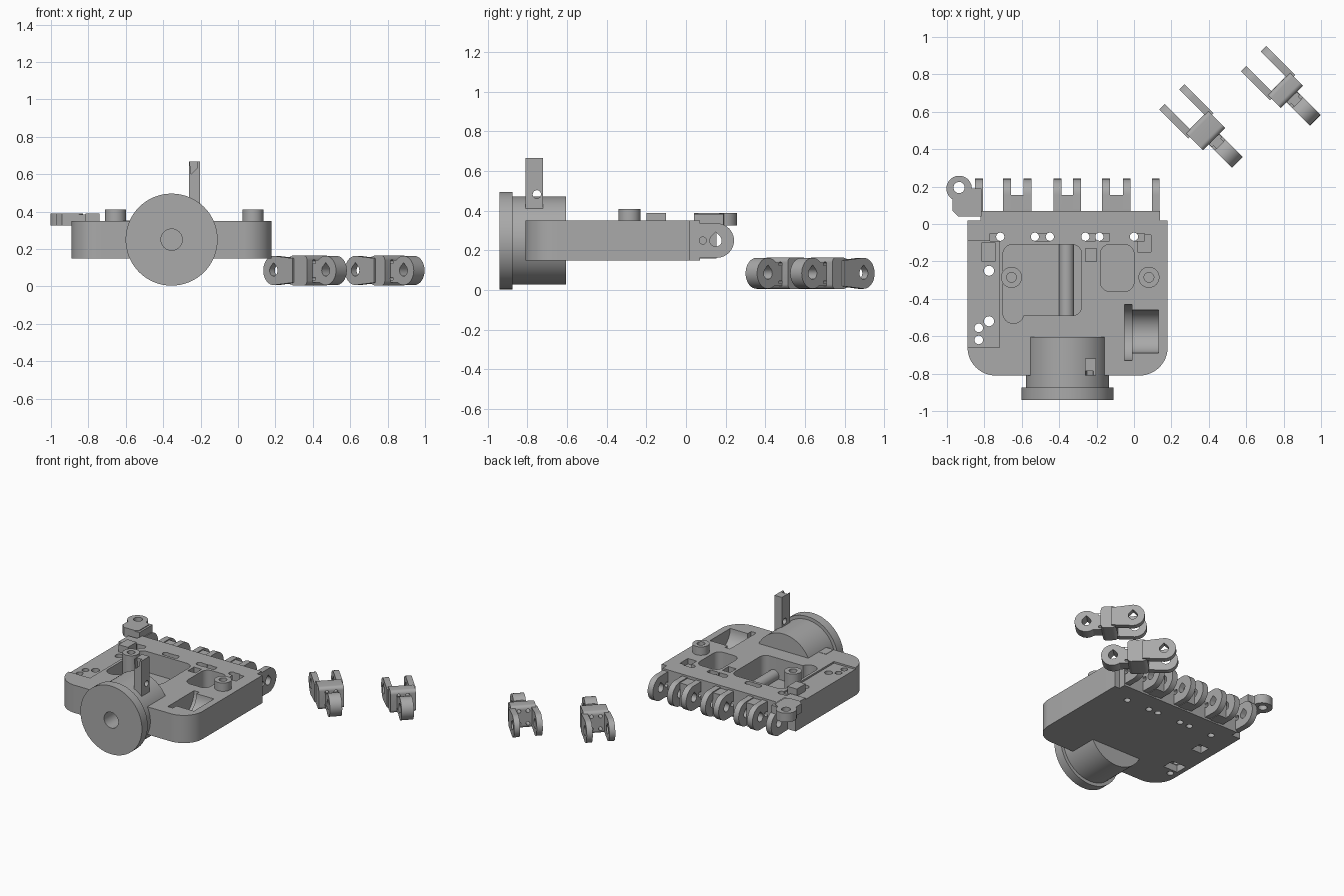
import bpy, bmesh, math
from mathutils import Matrix, Vector

if "Cube" in bpy.data.objects:
    bpy.data.objects.remove(bpy.data.objects["Cube"], do_unlink=True)

COLOR = (0.4, 0.4, 0.4, 1)
grey = bpy.data.materials.new("mid grey plastic")
grey.use_nodes = True
grey.diffuse_color = COLOR
grey.node_tree.nodes["Principled BSDF"].inputs["Base Color"].default_value = COLOR


# Profiles
def arc(cx, cy, r, start=0, end=360, n=40):
    full = end - start == 360
    steps = n if full else n + 1
    return [(cx + r * math.cos(math.radians(start + (end - start) * i / n)),
             cy + r * math.sin(math.radians(start + (end - start) * i / n))) for i in range(steps)]


def rect(x0, x1, y0, y1, r=0):
    if not r:
        return [(x0, y0), (x1, y0), (x1, y1), (x0, y1)]
    return (arc(x1 - r, y0 + r, r, -90, 0, 8) + arc(x1 - r, y1 - r, r, 0, 90, 8)
            + arc(x0 + r, y1 - r, r, 90, 180, 8) + arc(x0 + r, y0 + r, r, 180, 270, 8))


def teardrop(cx, cy, r):
    return arc(cx, cy, r, 135, 405, 24) + [(cx, cy + r * 1.41)]


# Extrude a profile along one axis
def prism(name, pts, axis, lo, hi):
    place = {"x": lambda a, b, h: (h, a, b), "y": lambda a, b, h: (a, h, b),
             "z": lambda a, b, h: (a, b, h)}[axis]
    bm = bmesh.new()
    rings = [[bm.verts.new(place(a, b, h)) for a, b in pts] for h in (lo, hi)]
    for ring in rings:
        bm.faces.new(ring)
    for i in range(len(pts)):
        j = (i + 1) % len(pts)
        bm.faces.new((rings[0][i], rings[0][j], rings[1][j], rings[1][i]))
    bmesh.ops.recalc_face_normals(bm, faces=bm.faces)
    mesh = bpy.data.meshes.new(name)
    bm.to_mesh(mesh)
    bm.free()
    mesh.materials.append(grey)
    obj = bpy.data.objects.new(name, mesh)
    bpy.context.collection.objects.link(obj)
    return obj


def combine(obj, others, mode="DIFFERENCE"):
    for other in others:
        bpy.ops.object.select_all(action="DESELECT")
        bpy.context.view_layer.objects.active = obj
        obj.select_set(True)
        mod = obj.modifiers.new("shape", "BOOLEAN")
        mod.operation, mod.solver, mod.object = mode, "EXACT", other
        bpy.ops.object.modifier_apply(modifier=mod.name)
        bpy.data.objects.remove(other, do_unlink=True)
    return obj


def cut(pts, axis, lo, hi):
    return prism("cutter", pts, axis, lo, hi)


# Palm body with rounded front corners and stepped rear edge
outline = (arc(-0.74, -0.66, 0.15, 180, 270, 12) + arc(0.03, -0.66, 0.15, 270, 360, 12)
           + [(0.18, 0.02), (0.14, 0.02), (0.14, 0.07), (-0.82, 0.07), (-0.82, 0.02), (-0.89, 0.02)])
palm = prism("palm_body", outline, "z", 0.15, 0.35)

# Open pockets, side recess and drum-shaped recess
combine(palm, [
    cut(rect(-0.70, -0.28, -0.49, -0.11, 0.05), "z", 0.2, 0.5),
    cut(rect(-0.70, -0.59, -0.53, -0.40, 0.05), "z", 0.2, 0.5),
    cut(rect(-0.18, 0.0, -0.36, -0.11, 0.05), "z", 0.2, 0.5),
    cut(rect(-0.95, -0.72, -0.66, -0.09), "z", 0.338, 0.5),
    cut(arc(-0.575, 0.35, 0.115), "x", -0.03, 0.13),
    cut(arc(-0.58, 0.35, 0.15), "x", -0.05, -0.01),
    cut(rect(-0.26, -0.20, -0.20, -0.13), "z", 0.27, 0.5),
    cut(rect(0.02, 0.09, -0.15, -0.06), "z", 0.31, 0.5),
])

# Tendon grooves and through holes along the rear
for x, side in ((-0.715, -1), (-0.53, 1), (-0.45, -1), (-0.26, 1), (-0.185, 1), (0.0, 1)):
    combine(palm, [cut(rect(*sorted((x, x + side * 0.055)), -0.09, -0.05), "z", 0.24, 0.5),
                   cut(arc(x, -0.068, 0.022, n=20), "z", 0, 0.5)])

# Mounting holes with square nut seats underneath
for x, y, r in ((-0.775, -0.25, 0.027), (-0.775, -0.52, 0.027), (-0.83, -0.555, 0.023), (-0.83, -0.62, 0.023)):
    combine(palm, [cut(arc(x, y, r, n=20), "z", 0, 0.5)])
combine(palm, [cut(rect(-0.815, -0.735, -0.29, -0.21), "z", 0.1, 0.2),
               cut(rect(-0.855, -0.74, -0.58, -0.49), "z", 0.1, 0.2)])

# Screw bosses and the tube in the main pocket
for name, x in (("right_boss", -0.655), ("left_boss", 0.08)):
    boss = prism(name, arc(x, -0.285, 0.056), "z", 0.19, 0.41)
    combine(boss, [cut(arc(x, -0.285, 0.026, n=24), "z", 0.3, 0.5)])
prism("tendon_tube", arc(-0.36, 0.22, 0.04), "y", -0.5, -0.10)

# Rear hinge lugs, with web blocks between neighbouring fingers
for i, x in enumerate((-0.85, -0.70, -0.59, -0.43, -0.325, -0.17, -0.06, 0.095)):
    profile = [(0.05, 0.165)] + arc(0.155, 0.25, 0.087, -90, 90, 20) + [(0.05, 0.337)]
    lug = prism("hinge_lug_%d" % (i + 1), profile, "x", x, x + 0.042)
    combine(lug, [cut(teardrop(0.15, 0.25, 0.03), "x", x - 0.1, x + 0.1),
                  cut(arc(0.085, 0.25, 0.018, n=16), "x", x - 0.1, x + 0.1)])
for i, x in enumerate((-0.66, -0.39, -0.13)):
    prism("lug_web_%d" % (i + 1), rect(x, x + 0.07, 0.05, 0.155), "z", 0.16, 0.33)

# Side ear with a vertical pin hole and its raised mounting step
ear = prism("thumb_ear", arc(-0.935, 0.19, 0.068), "z", 0.325, 0.39)
arm = prism("arm", [(-0.97, 0.07), (-0.94, 0.04), (-0.85, 0.04), (-0.83, 0.06),
                    (-0.83, 0.17), (-0.88, 0.2), (-0.97, 0.2)], "z", 0.325, 0.39)
combine(ear, [arm], "UNION")
combine(ear, [cut(arc(-0.935, 0.195, 0.03, n=24), "z", 0, 0.5)])
prism("ear_step", rect(-0.815, -0.74, -0.2, -0.1), "z", 0.33, 0.39)
prism("ear_bridge", rect(-0.86, -0.815, 0.04, 0.19), "z", 0.325, 0.385)

# Wrist drum and flange
wrist = prism("wrist_drum", arc(-0.355, 0.25, 0.222, n=64), "y", -0.9, -0.605)
flange = prism("flange", arc(-0.355, 0.25, 0.246, n=64), "y", -0.94, -0.875)
combine(wrist, [flange], "UNION")
combine(wrist, [cut(arc(-0.355, 0.25, 0.057), "y", -1, -0.78)])
prism("wrist_side_block", rect(-0.615, -0.56, -0.80, -0.72), "z", 0.3, 0.352)

# Upright post with a split top
post = prism("wrist_post", rect(-0.262, -0.203, -0.81, -0.72), "z", 0.36, 0.667)
combine(post, [cut(arc(-0.752, 0.483, 0.021, n=24), "x", -0.4, -0.1),
               cut([(-0.262, 0.7), (-0.215, 0.7), (-0.22, 0.63), (-0.25, 0.6)], "y", -0.83, -0.785)])


# Finger links, forked at one end with a single round lug at the other
def finger_link(name, tail_u, v, body_len):
    z, r, eye = 0.085, 0.078, 0.03
    tail_pin = -r
    back = -0.176
    front = back - body_len
    tip = front - 0.19
    fork_pin = tip + r
    link = prism(name, rect(front, back, 0.005, 0.165, 0.025), "y", -0.084, 0.084)
    tail = prism("tail", arc(tail_pin, z, r), "y", -0.041, 0.041)
    neck = prism("neck", rect(back - 0.02, tail_pin, 0.02, 0.14), "y", -0.041, 0.041)
    combine(link, [neck, tail], "UNION")
    for lo, hi in ((-0.095, -0.055), (0.055, 0.095)):
        prong = prism("prong", arc(fork_pin, z, r, 90, 270, 20)
                      + [(front + 0.03, 0.02), (front + 0.03, 0.15)], "y", lo, hi)
        combine(link, [prong], "UNION")
    for u in (tail_pin, fork_pin):
        combine(link, [cut(teardrop(u, z, eye), "y", -0.2, 0.2)])
    # Tendon holes and the slots over the neck
    for s in (-1, 1):
        combine(link, [cut(arc(s * 0.03, z + 0.045, 0.013, n=16), "x", front - 0.05, back + 0.02),
                       cut(arc(s * 0.03, z - 0.045, 0.013, n=16), "x", front - 0.05, back + 0.02)])
    combine(link, [cut(rect(back, back + 0.045, -0.025, 0.025), "z", 0.11, 0.3)])
    link.data.transform(Matrix.Rotation(math.radians(-45), 4, "Z"))
    s = math.sqrt(0.5)
    link.data.transform(Matrix.Translation(Vector(((tail_u + v) * s, (v - tail_u) * s, 0))))


finger_link("long_finger_link", 0.158, 0.624, 0.13)
finger_link("short_finger_link", 0.293, 1.077, 0.1)

# Smooth the round surfaces and keep the edges crisp
bpy.ops.object.select_all(action="DESELECT")
for obj in bpy.context.collection.objects:
    if obj.type == "MESH" and grey.name in obj.data.materials:
        obj.select_set(True)
        bpy.context.view_layer.objects.active = obj
bpy.ops.object.shade_smooth_by_angle(angle=math.radians(30))
